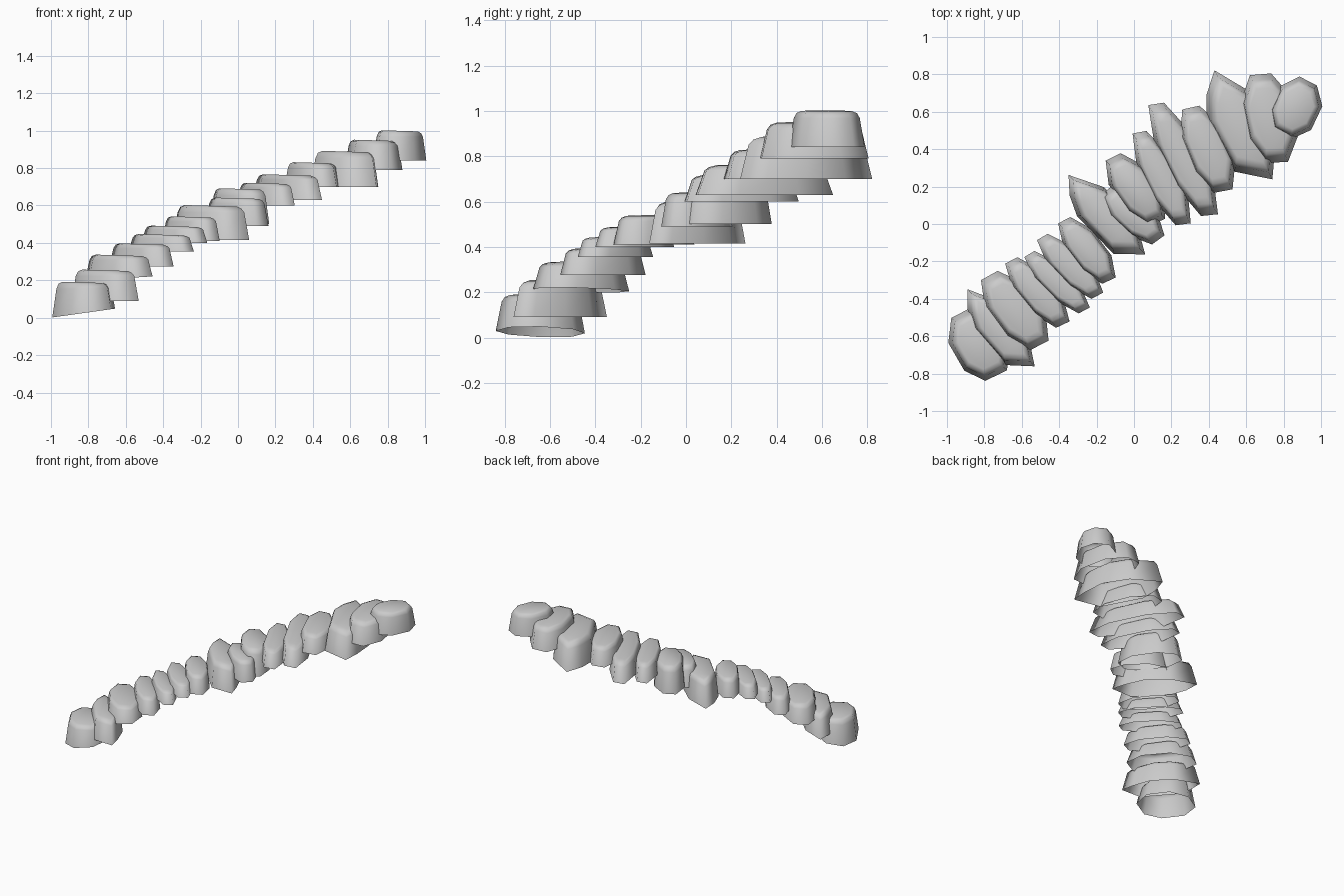
import bpy, bmesh
from math import cos, sin, radians
from mathutils import Vector

if "Cube" in bpy.data.objects:
    bpy.data.objects.remove(bpy.data.objects["Cube"])

# Plan outlines in unit space: u along the long axis, v across it
OVAL = [(-1, -.3), (-.5, -.9), (.35, -1), (.9, -.6),
        (1, .25), (.5, .9), (-.35, 1), (-.92, .5)]
SHARD = [(-1, 0), (-.72, -.6), (-.36, -1), (.6, -1),
         (1, 0), (.7, .4), (.2, .85), (-.4, .75)]

# Height fraction and outline scale of each ring: flared wall, rounded rim
RINGS = [(0, 1), (.8, .87), (.94, .8), (1, .68)]


def stone(name, outline, cx, cy, a, b, angle, z0, z1, tilt=0):
    """Loft one open-bottomed stone shell from its footprint to a smaller top."""
    t = radians(angle)
    u, v = Vector((cos(t), sin(t))), Vector((-sin(t), cos(t)))
    bm = bmesh.new()
    loops = []
    for h, s in RINGS:
        loop = []
        for p, q in outline:
            d = (u * p * a + v * q * b) * s
            z = z0 + (z1 - z0) * h + tilt * d.x * (1 - h)
            if h > .9:                       # tops lean slightly
                z -= .03 * (d.x + .2 * a)
            loop.append(bm.verts.new((cx + d.x, cy + d.y, z)))
        loops.append(loop)
    n = len(outline)
    for lo, hi in zip(loops, loops[1:]):
        for i in range(n):
            j = (i + 1) % n
            bm.faces.new((lo[i], lo[j], hi[j], hi[i]))
    bm.faces.new(loops[-1])
    mesh = bpy.data.meshes.new(name)
    bm.to_mesh(mesh)
    bm.free()
    ob = bpy.data.objects.new(name, mesh)
    bpy.context.collection.objects.link(ob)
    for f in mesh.polygons:
        f.use_smooth = True


# Rising path of stones: centre, half length, half width, heading, bottom, top
STONES = [
    (OVAL, -.825, -.64, .20, .15, -55, .025, .19, .14),
    (SHARD, -.71, -.555, .273, .115, -49, .09, .255),
    (OVAL, -.635, -.46, .24, .125, -50, .21, .335, .06),
    (OVAL, -.515, -.365, .23, .09, -48, .275, .395),
    (OVAL, -.41, -.31, .22, .075, -43, .355, .445),
    (OVAL, -.34, -.225, .225, .08, -44, .40, .49),
    (OVAL, -.25, -.14, .21, .09, -50, .41, .54),
    (SHARD, -.145, .05, .295, .12, -46, .415, .60),
    (OVAL, -.005, .05, .20, .095, -40, .49, .64),
    (OVAL, .01, .185, .22, .11, -52, .50, .69),
    (OVAL, .15, .245, .285, .09, -62, .60, .72),
    (OVAL, .265, .345, .345, .10, -62, .63, .765),
    (OVAL, .395, .40, .25, .115, -65, .70, .83),
    (SHARD, .585, .53, .33, .16, -62, .70, .89),
    (OVAL, .725, .565, .25, .14, -75, .79, .95),
    (OVAL, .865, .62, .165, .13, -110, .84, 1.0),
]
for i, s in enumerate(STONES, 1):
    stone(f"step_stone_{i:02d}", *s)
